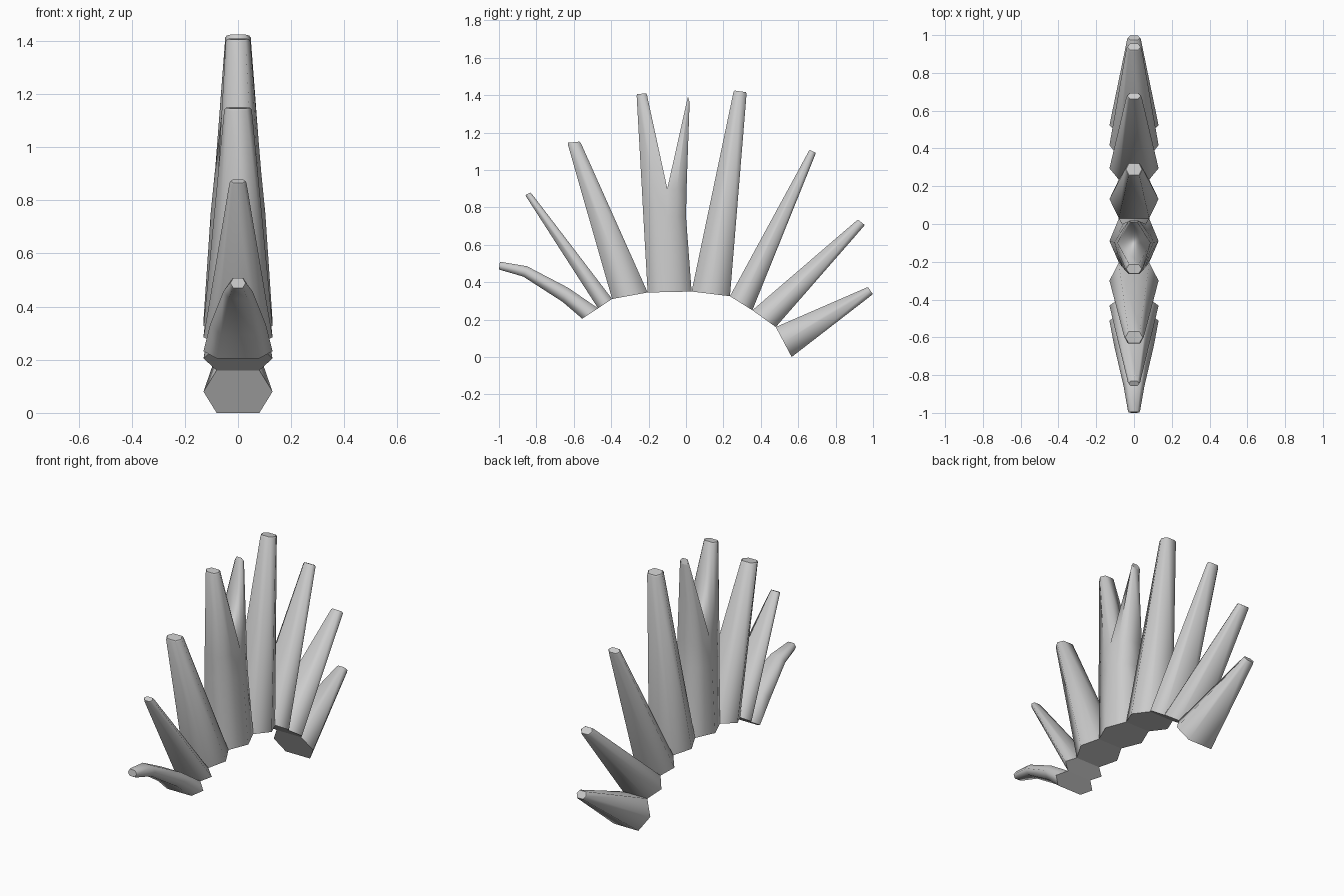
import bpy, bmesh
from mathutils import Vector

cube = bpy.data.objects.get("Cube")
if cube:
    bpy.data.objects.remove(cube, do_unlink=True)

grey = bpy.data.materials.new("light_grey")
grey.use_nodes = True
grey.diffuse_color = (0.6, 0.6, 0.6, 1)
grey.node_tree.nodes["Principled BSDF"].inputs["Base Color"].default_value = (0.6, 0.6, 0.6, 1)

EDGE = 0.62  # width of the hexagon's flat edges relative to its middle


def section(a, b, wide, wa=None, wb=None):
    """Hexagonal section between side-profile points a (front) and b (back)."""
    a, b = Vector(a), Vector(b)
    return a, b, wide * EDGE if wa is None else wa, wide, wide * EDGE if wb is None else wb


def with_tip(sections):
    """Replace the last section with a slightly rounded end."""
    a, b, wa, wm, wb = sections[-1]
    pa, pb = sections[-2][:2]
    mid = (a + b) / 2
    back = (mid - (pa + pb) / 2).normalized() * 0.008
    s = 0.88
    return sections[:-1] + [
        (a - back, b - back, wa, wm, wb),
        (mid + (a - mid) * s, mid + (b - mid) * s, wa * s, wm * s, wb * s)]


def loft(bm, sections, open_side=None, open_rows=0):
    """Skin the sections, leaving one side open over the first rows."""
    rings = []
    for a, b, wa, wm, wb in sections:
        m = (a + b) / 2
        pts = [(-wa, a), (-wm, m), (-wb, b), (wb, b), (wm, m), (wa, a)]
        rings.append([bm.verts.new((x, p[0], p[1])) for x, p in pts])
    for row, (lo, hi) in enumerate(zip(rings, rings[1:])):
        for i in range(6):
            if i == open_side and row < open_rows:
                continue
            j = (i + 1) % 6
            bm.faces.new((lo[i], lo[j], hi[j], hi[i])).smooth = True
    for ring in (rings[0], rings[-1]):
        cap = bm.faces.new(ring)
        for e in cap.edges:
            e.smooth = False


def finish(name, bm):
    bmesh.ops.remove_doubles(bm, verts=bm.verts, dist=0.0005)
    bmesh.ops.recalc_face_normals(bm, faces=bm.faces)
    mesh = bpy.data.meshes.new(name)
    bm.to_mesh(mesh)
    bm.free()
    mesh.materials.append(grey)
    bpy.context.collection.objects.link(bpy.data.objects.new(name, mesh))


# Straight spikes: base front, base back, tip front, tip back, tip half width
BASE = 0.13
spikes = {
    "second_spike": ((-.47, .26), (-.395, .31), (-.86, .865), (-.83, .88), .032),
    "third_spike": ((-.395, .31), (-.205, .345), (-.635, 1.145), (-.565, 1.152), .052),
    "tallest_spike": ((.03, .35), (.235, .325), (.255, 1.425), (.325, 1.415), .048),
    "sixth_spike": ((.235, .325), (.355, .25), (.66, 1.108), (.695, 1.09), .04),
    "seventh_spike": ((.355, .25), (.48, .16), (.918, .735), (.957, .705), .04),
    "rear_spike": ((.48, .16), (.565, .0), (.972, .375), (1.0, .335), .036),
}
for name, (a, b, ta, tb, tip) in spikes.items():
    bm = bmesh.new()
    loft(bm, with_tip([section(a, b, BASE), section(ta, tb, tip)]))
    finish(name, bm)

# Bent front spike
bm = bmesh.new()
loft(bm, with_tip([
    section((-.555, .205), (-.47, .26), BASE),
    section((-.66, .295), (-.63, .37), .105),
    section((-.87, .43), (-.85, .485), .055),
    section((-1.0, .467), (-.995, .51), .032)]))
finish("bent_front_spike", bm)

# Forked spike: two prongs welded together below the notch
bm = bmesh.new()
loft(bm, with_tip([
    section((-.205, .345), (-.09, .347), .105, .08, BASE),
    section((-.228, .75), (-.098, .75), .085, .063, .103),
    section((-.236, .9), (-.1, .9), .075, .055, .088),
    section((-.265, 1.405), (-.21, 1.41), .046)]), 2, 2)
loft(bm, with_tip([
    section((-.09, .347), (.03, .35), .105, BASE, .08),
    section((-.098, .75), (.0, .75), .085, .103, .063),
    section((-.1, .9), (.003, .9), .075, .088, .055),
    section((.01, 1.395), (.02, 1.36), .03)]), 5, 2)
finish("forked_spike", bm)
